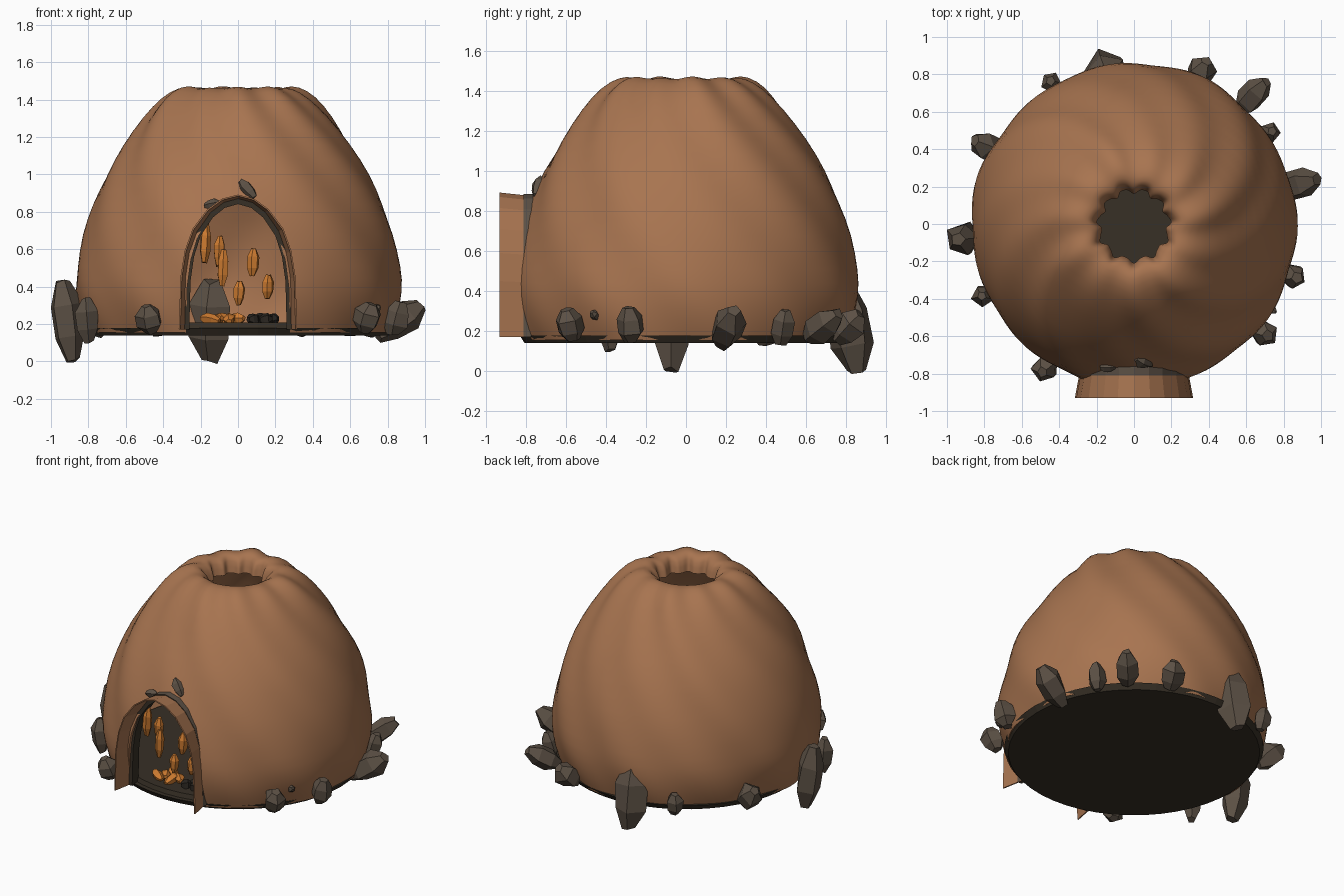
import bpy, bmesh, math, random
from mathutils import Vector

random.seed(4)
if "Cube" in bpy.data.objects:
    bpy.data.objects.remove(bpy.data.objects["Cube"])


def material(name, rgb):
    m = bpy.data.materials.new(name)
    m.use_nodes = True
    m.diffuse_color = (*rgb, 1)
    m.node_tree.nodes["Principled BSDF"].inputs["Base Color"].default_value = (*rgb, 1)
    return m


CLAY = material("clay_brown", (0.39, 0.175, 0.08))
ROCK = material("rock_grey", (0.108, 0.082, 0.06))
FLOOR = material("floor_dark", (0.038, 0.029, 0.019))
AMBER = material("amber_orange", (0.62, 0.2, 0.03))
COAL = material("coal_black", (0.022, 0.018, 0.014))


def add_object(name, bm, mat):
    mesh = bpy.data.meshes.new(name)
    bm.to_mesh(mesh)
    bm.free()
    ob = bpy.data.objects.new(name, mesh)
    bpy.context.collection.objects.link(ob)
    if mat:
        mesh.materials.append(mat)
    return ob


def select(ob):
    bpy.ops.object.select_all(action='DESELECT')
    bpy.context.view_layer.objects.active = ob
    ob.select_set(True)


def loft(bm, rings, closed=True):
    """Join point rings with quads and return their vertices."""
    vs = [[bm.verts.new(p) for p in ring] for ring in rings]
    n = len(vs[0])
    for a, b in zip(vs, vs[1:]):
        for j in range(n if closed else n - 1):
            k = (j + 1) % n
            bm.faces.new((a[j], a[k], b[k], b[j]))
    return vs


def arch(y, sx=1.0, sz=1.0, base=0.17):
    """Rounded doorway outline, from right foot over the top to left foot."""
    half = [(0.31, 0), (0.302, 0.28), (0.28, 0.42), (0.238, 0.54), (0.16, 0.645), (0.085, 0.7)]
    pts = half + [(0, 0.722)] + [(-x, z) for x, z in reversed(half)]
    return [Vector((x * sx, y, base + z * sz)) for x, z in pts]


# Swirled clay dome with a folded smoke hole
profile = [(0.815, 0.155), (0.85, 0.25), (0.872, 0.38), (0.863, 0.5), (0.832, 0.68),
           (0.778, 0.84), (0.71, 1.0), (0.61, 1.16), (0.5, 1.31), (0.4, 1.415),
           (0.31, 1.465), (0.24, 1.465), (0.2, 1.43), (0.185, 1.35)]


def dome_point(r, z, t):
    phi = t - 0.95 * (1.46 - z)
    fold = 0.75 * math.sin(11 * phi) + 0.4 * math.sin(7 * phi + 1) + 0.35 * math.sin(4 * phi)
    amp = 0.012 + 0.034 * min(1, max(0, (z - 0.3) / 1.1)) ** 1.6
    if r < 0.22:
        fold, amp = math.sin(11 * t) + 0.3 * math.sin(23 * t), 0.08
    r *= 1 + amp * fold
    return r * math.cos(t), r * math.sin(t) - 0.008, z + 0.006 * fold * (z > 1.4)


SEG = 88
bm = bmesh.new()
loft(bm, [[dome_point(r, z, math.tau * j / SEG) for j in range(SEG)] for r, z in profile])
dome = add_object("dome_shell", bm, CLAY)
smooth = dome.modifiers.new("smooth", 'SUBSURF')
smooth.levels = smooth.render_levels = 1
thick = dome.modifiers.new("thickness", 'SOLIDIFY')
thick.thickness = 0.02
thick.offset = -1

# Doorway cut through the front of the dome, hidden behind the arch
bm = bmesh.new()
ends = loft(bm, [arch(-1.2, 0.9, 1.055, 0.1), arch(-0.4, 0.9, 1.055, 0.1)])
for end in ends:
    bm.faces.new(end)
bmesh.ops.recalc_face_normals(bm, faces=bm.faces)
cutter = add_object("door_cutter", bm, None)
cutter.hide_render = True
cut = dome.modifiers.new("doorway", 'BOOLEAN')
cut.object = cutter
cut.solver = 'EXACT'
select(dome)
for mod in list(dome.modifiers):
    bpy.ops.object.modifier_apply(modifier=mod.name)
bpy.data.objects.remove(cutter)
bpy.ops.object.shade_smooth_by_angle(angle=math.radians(50))

# Flared clay porch
bm = bmesh.new()
loft(bm, [arch(-0.93, 1.02, 1.0), arch(-0.765, 0.92, 0.975)], closed=False)
bmesh.ops.recalc_face_normals(bm, faces=bm.faces)
porch = add_object("porch", bm, CLAY)
porch.modifiers.new("thickness", 'SOLIDIFY').thickness = 0.008

# Stone arch lining the doorway, dark on the faces turned into the opening
bm = bmesh.new()
outer, inner = (0.95, 0.99), (0.84, 0.93)
loft(bm, [arch(-0.81, *inner), arch(-0.81, *outer), arch(-0.74, *outer),
          arch(-0.74, *inner), arch(-0.81, *inner)], closed=False)
bmesh.ops.remove_doubles(bm, verts=bm.verts, dist=0.0001)
bmesh.ops.recalc_face_normals(bm, faces=bm.faces)
for f in bm.faces:
    away = f.calc_center_median() - Vector((0, -0.77, 0.4))
    f.material_index = 0 if f.normal.dot(away) > 0.08 and abs(f.normal.y) < 0.5 else 1
door_arch = add_object("door_arch", bm, ROCK)
door_arch.data.materials.append(FLOOR)


# Floor slab and raised inner floor
def disc(name, low, high, z0, z1):
    bm = bmesh.new()
    bmesh.ops.create_cone(bm, cap_ends=True, segments=48, radius1=low, radius2=high, depth=z1 - z0)
    bmesh.ops.translate(bm, verts=bm.verts, vec=(0, 0, (z0 + z1) / 2))
    add_object(name, bm, FLOOR)


disc("floor_slab", 0.805, 0.83, 0.14, 0.178)
disc("inner_floor", 0.8, 0.79, 0.175, 0.208)


def crystal(name, loc, radius, half, axis, mat, sides=6, jitter=0.12):
    """Faceted stone with blunt pointed ends along an axis."""
    turn = Vector(axis).to_track_quat('Z', 'Y')
    spin = random.random()
    rings = []
    for h, s in ((-1, 0.45), (-0.4, 0.95), (0.4, 1), (1, 0.42)):
        ring = []
        for j in range(sides):
            t = math.tau * (j + spin) / sides
            r = radius * s * (1 + random.uniform(-jitter, jitter))
            p = Vector((r * math.cos(t), r * math.sin(t), half * (h + random.uniform(-jitter, 0) * h)))
            ring.append(turn @ p + Vector(loc))
        rings.append(ring)
    bm = bmesh.new()
    vs = loft(bm, rings)
    bm.faces.new(vs[0][::-1])
    bm.faces.new(vs[-1])
    return add_object(name, bm, mat)


# Boulders round the foot: x, y, z, radius, half length, outward lean in degrees
boulders = [
    (-0.91, -0.08, 0.215, 0.09, 0.225, 8), (-0.785, 0.41, 0.22, 0.08, 0.11, 45),
    (-0.44, 0.755, 0.21, 0.06, 0.08, 10), (-0.145, 0.82, 0.215, 0.11, 0.23, -8),
    (0.36, 0.81, 0.22, 0.08, 0.1, 45), (0.635, 0.685, 0.225, 0.075, 0.13, 60),
    (0.72, 0.485, 0.22, 0.06, 0.095, 15), (0.865, 0.21, 0.22, 0.085, 0.155, 55),
    (0.85, -0.28, 0.23, 0.07, 0.095, 15), (0.695, -0.58, 0.23, 0.075, 0.085, 20),
    (-0.475, -0.77, 0.225, 0.07, 0.08, 20), (-0.805, -0.38, 0.22, 0.06, 0.125, 5),
    (0.735, -0.455, 0.28, 0.022, 0.035, 60)]
for i, (x, y, z, r, h, lean) in enumerate(boulders):
    out = Vector((x, y, 0)).normalized() * math.sin(math.radians(lean))
    crystal(f"boulder_{i + 1}", (x, y, z), r, h, out + Vector((0, 0, math.cos(math.radians(lean)))),
            ROCK, 5)

# Small stone chips nearly flush with the clay above the door
crystal("stone_chip_1", (0.05, -0.735, 0.92), 0.038, 0.065, (-0.6, 0.25, 0.7), ROCK, 5)
crystal("stone_chip_2", (-0.14, -0.765, 0.84), 0.028, 0.045, (1, 0, 0.2), ROCK, 5)

# Hanging amber crystals: x, y, z, half length
hanging = [(-0.175, -0.76, 0.63, 0.11), (-0.1, -0.74, 0.59, 0.085), (-0.08, -0.76, 0.5, 0.105),
           (0.08, -0.73, 0.53, 0.08), (0.16, -0.74, 0.4, 0.068), (0.005, -0.72, 0.365, 0.068)]
for i, (x, y, z, h) in enumerate(hanging):
    crystal(f"hanging_crystal_{i + 1}", (x, y, z), 0.031, h, (0.05, 0, 1), AMBER)

# Amber shards and coals on the floor
for i in range(5):
    crystal(f"floor_shard_{i + 1}", (-0.15 + 0.035 * i, -0.68 + 0.04 * (i % 3), 0.225),
            0.033, 0.06, (random.uniform(-1, 1), random.uniform(-1, 1), 0.1), AMBER, 5)
for i in range(4):
    crystal(f"coal_{i + 1}", (0.08 + 0.035 * i, -0.69 + 0.04 * (i % 2), 0.225),
            0.034, 0.035, (1, random.uniform(-1, 1), 0.1), COAL, 5)
